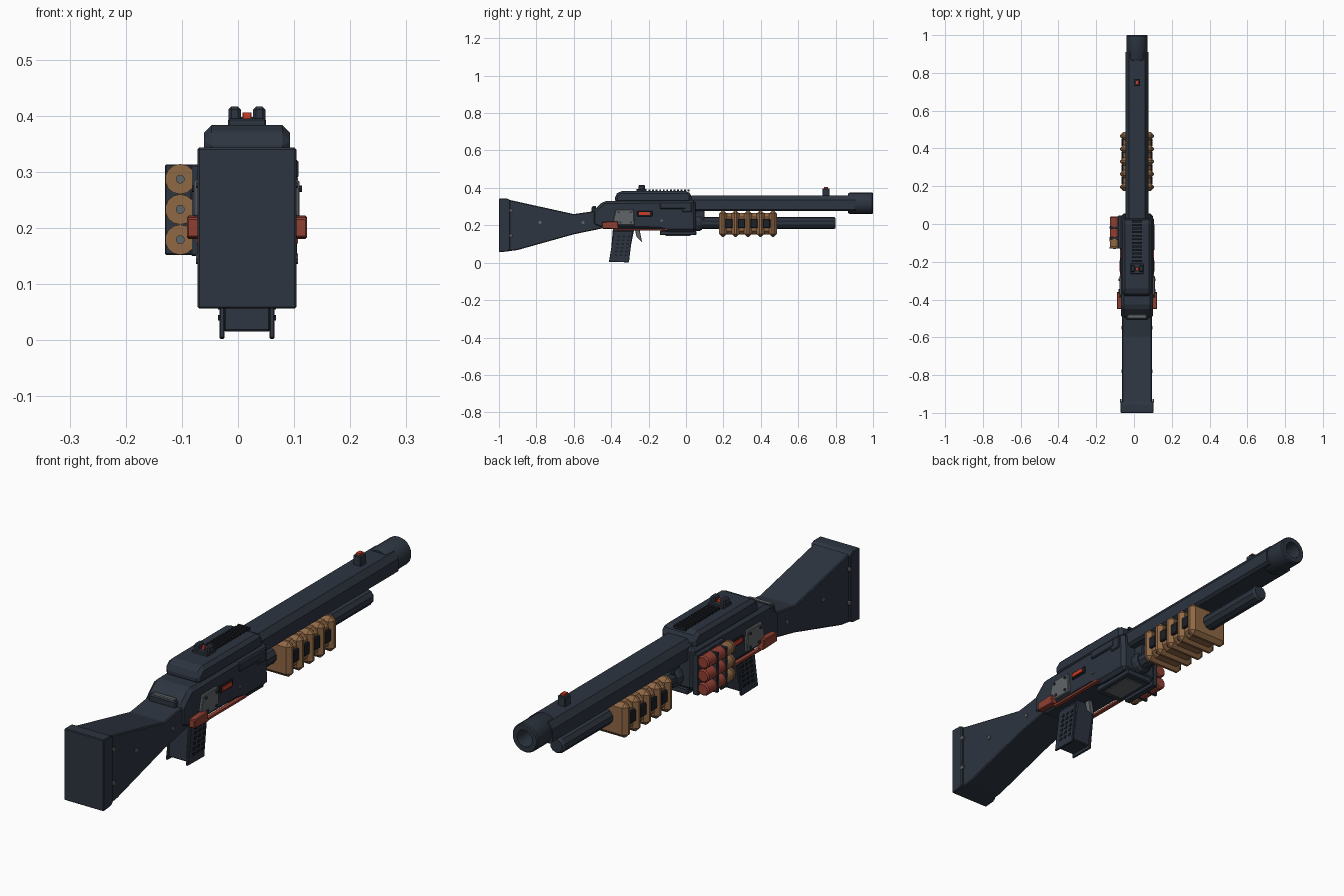
import bpy, bmesh, math
from mathutils import Matrix, Vector

if "Cube" in bpy.data.objects:
    bpy.data.objects.remove(bpy.data.objects["Cube"])

CX = 0.016  # centre plane of the model


def material(name, rgb):
    m = bpy.data.materials.new(name)
    m.use_nodes = True
    m.diffuse_color = (*rgb, 1)
    m.node_tree.nodes["Principled BSDF"].inputs["Base Color"].default_value = (*rgb, 1)
    return m


STEEL = material("blue_black_steel", (0.026, 0.035, 0.051))
BLACK = material("black_rubber", (0.012, 0.014, 0.019))
WOOD = material("tan_brown", (0.28, 0.14, 0.06))
RED = material("dull_red", (0.28, 0.05, 0.032))
BRIGHT = material("bright_red", (0.6, 0.045, 0.02))
GREY = material("grey_metal", (0.12, 0.13, 0.14))


def finish(bm, name, mat, bevel=0.0, smooth=False):
    bmesh.ops.recalc_face_normals(bm, faces=bm.faces)
    if bevel:
        bmesh.ops.bevel(bm, geom=bm.edges[:], offset=bevel, segments=1,
                        affect='EDGES', clamp_overlap=True)
    me = bpy.data.meshes.new(name)
    bm.to_mesh(me)
    bm.free()
    me.materials.append(mat)
    ob = bpy.data.objects.new(name, me)
    bpy.context.collection.objects.link(ob)
    if smooth:
        bpy.ops.object.select_all(action='DESELECT')
        ob.select_set(True)
        bpy.context.view_layer.objects.active = ob
        bpy.ops.object.shade_smooth_by_angle(angle=math.radians(35))
    return ob


def box(name, mat, x, y, z, bevel=0.0):
    """Box from (min, max) ranges."""
    bm = bmesh.new()
    bmesh.ops.create_cube(bm, size=1)
    for v in bm.verts:
        v.co = Vector([(r[0] + r[1]) / 2 + c * (r[1] - r[0]) for r, c in zip((x, y, z), v.co)])
    return finish(bm, name, mat, bevel)


def prism(name, mat, x, profile, bevel=0.0):
    """Side profile of (y, z) points extruded across x."""
    bm = bmesh.new()
    face = bm.faces.new([bm.verts.new((x[0], y, z)) for y, z in profile])
    ext = bmesh.ops.extrude_face_region(bm, geom=[face])["geom"]
    bmesh.ops.translate(bm, vec=(x[1] - x[0], 0, 0),
                        verts=[v for v in ext if isinstance(v, bmesh.types.BMVert)])
    return finish(bm, name, mat, bevel)


def lathe(name, mat, x, z, profile, sides=16, smooth=True):
    """Profile of (radius, y) points turned about a line along y."""
    bm = bmesh.new()
    rings = [[bm.verts.new((x + r * math.cos(a), y, z + r * math.sin(a)))
              for a in (2 * math.pi * (i + 0.5) / sides for i in range(sides))] for r, y in profile]
    for a, b in zip(rings, rings[1:]):
        for i in range(sides):
            j = (i + 1) % sides
            bm.faces.new((a[i], a[j], b[j], b[i]))
    bm.faces.new(rings[0])
    bm.faces.new(rings[-1])
    return finish(bm, name, mat, 0, smooth)


def wide(half, off=0.0):
    return (CX + off - half, CX + off + half)


def outward(side, a, b):
    return tuple(sorted((CX + side * a, CX + side * b)))


def stud(name, mat, side, x, y, z, r):
    bm = bmesh.new()
    bmesh.ops.create_cone(bm, cap_ends=True, segments=8, radius1=r, radius2=r, depth=0.008,
                          matrix=Matrix.Translation((CX + side * x, y, z)) @ Matrix.Rotation(math.pi / 2, 4, 'Y'))
    return finish(bm, name, mat)


# Stock and butt plate
prism("stock", STEEL, wide(0.079),
      [(-0.96, 0.06), (-0.96, 0.34), (-0.94, 0.335), (-0.6, 0.26), (-0.46, 0.28),
       (-0.44, 0.185), (-0.6, 0.152), (-0.9, 0.068)], 0.004)
prism("butt_plate", STEEL, wide(0.088),
      [(-1, 0.056), (-1, 0.343), (-0.955, 0.343), (-0.94, 0.335), (-0.94, 0.07), (-0.955, 0.06)], 0.003)

# Receiver
prism("receiver", STEEL, wide(0.084),
      [(-0.5, 0.2), (-0.5, 0.275), (-0.44, 0.33), (0.05, 0.335), (0.055, 0.165),
       (-0.1, 0.165), (-0.15, 0.178), (-0.45, 0.18)], 0.014)
box("receiver_rear_bar", STEEL, wide(0.06), (-0.505, -0.485), (0.27, 0.3), 0.005)
box("receiver_rear_trim", GREY, wide(0.05), (-0.5, -0.48), (0.285, 0.304), 0.003)
prism("top_cover", STEEL, wide(0.077),
      [(-0.38, 0.32), (-0.38, 0.36), (-0.355, 0.383), (0.01, 0.383), (0.03, 0.365), (0.03, 0.32)], 0.014)
for i in range(12):
    y = -0.2 + i * 0.019
    box("rail_tooth", BLACK, wide(0.026), (y, y + 0.01), (0.38, 0.391))
box("loading_plate", STEEL, wide(0.062), (-0.14, 0.055), (0.147, 0.172), 0.004)
box("loading_port", GREY, wide(0.042), (-0.11, 0.025), (0.143, 0.15))

# Rear sight
box("rear_sight_base", STEEL, wide(0.034), (-0.265, -0.21), (0.378, 0.395), 0.003)
for s in (-1, 1):
    box("rear_sight_post", STEEL, outward(s, 0.011, 0.033), (-0.255, -0.22), (0.388, 0.416), 0.005)

# Barrel shroud, muzzle and magazine tube
bm = bmesh.new()
section = [(-0.06, 0.285), (-0.06, 0.335), (-0.042, 0.36), (0.042, 0.36),
           (0.06, 0.335), (0.06, 0.285), (0.048, 0.276), (-0.048, 0.276)]
face = bm.faces.new([bm.verts.new((CX + x, 0.03, z)) for x, z in section])
ext = bmesh.ops.extrude_face_region(bm, geom=[face])["geom"]
bmesh.ops.translate(bm, vec=(0, 0.88, 0), verts=[v for v in ext if isinstance(v, bmesh.types.BMVert)])
finish(bm, "barrel_shroud", STEEL)
lathe("muzzle", STEEL, CX, 0.318,
      [(0.05, 0.865), (0.057, 0.875), (0.057, 0.995), (0.053, 1), (0.034, 1), (0.032, 0.92)], 18)
lathe("bore", BLACK, CX, 0.318, [(0.034, 0.918), (0.034, 0.922)], 18)
lathe("magazine_tube", STEEL, CX, 0.212, [(0.033, 0.03), (0.033, 0.79), (0.027, 0.8)], 10, False)
lathe("magazine_collar", STEEL, CX, 0.212, [(0.043, 0.04), (0.043, 0.075), (0.038, 0.085)], 12, False)
box("barrel_bracket", STEEL, wide(0.025), (0.05, 0.1), (0.2, 0.29), 0.004)

# Front sight
box("front_sight", STEEL, wide(0.017), (0.73, 0.768), (0.355, 0.398), 0.003)
box("front_sight_bead", BRIGHT, wide(0.008), (0.738, 0.76), (0.396, 0.406))

# Ribbed pump handle
box("pump_core", WOOD, wide(0.074), (0.18, 0.48), (0.15, 0.265), 0.02)
for i in range(5):
    y = 0.197 + i * 0.067
    box("pump_rib", WOOD, wide(0.089), (y - 0.021, y + 0.021), (0.138, 0.278), 0.016)
    if i < 4:
        for s in (-1, 1):
            box("pump_inlay", BLACK, outward(s, 0.07, 0.083),
                (y + 0.012, y + 0.053), (0.185, 0.235), 0.004)

# Grip and trigger
prism("grip", STEEL, wide(0.042),
      [(-0.39, 0.19), (-0.405, 0.015), (-0.31, 0.015), (-0.275, 0.19)], 0.004)
for s in (-1, 1):
    prism("grip_panel", STEEL, outward(s, 0.04, 0.049),
          [(-0.385, 0.17), (-0.412, 0.004), (-0.305, 0.002), (-0.285, 0.17)], 0.002)
    for row in range(6):
        for col in range(3):
            y = -0.382 + col * 0.027 + row * 0.003
            z = 0.035 + row * 0.02
            box("grip_stud", BLACK, outward(s, 0.048, 0.052), (y, y + 0.014), (z, z + 0.01))
prism("trigger", GREY, wide(0.009),
      [(-0.275, 0.185), (-0.265, 0.14), (-0.235, 0.11), (-0.24, 0.135), (-0.25, 0.185)], 0.002)

# Side plates, stripes and bolts on both sides
for s in (-1, 1):
    prism("red_plate", RED, outward(s, 0.08, 0.107),
          [(-0.45, 0.183), (-0.45, 0.218), (-0.365, 0.222), (-0.36, 0.18)], 0.003)
    box("red_stripe", RED, outward(s, 0.075, 0.091), (-0.37, -0.1), (0.172, 0.181))
    prism("grey_plate", GREY, outward(s, 0.08, 0.094),
          [(-0.39, 0.225), (-0.375, 0.285), (-0.28, 0.285), (-0.275, 0.2), (-0.36, 0.2)], 0.003)
    for y, z in ((-0.36, 0.27), (-0.295, 0.27), (-0.295, 0.215), (-0.35, 0.215)):
        stud("plate_bolt", STEEL, s, 0.094, y, z, 0.006)
    box("indicator_frame", BLACK, outward(s, 0.08, 0.089), (-0.262, -0.18), (0.247, 0.277), 0.003)
    box("indicator", BRIGHT, outward(s, 0.085, 0.093), (-0.252, -0.192), (0.254, 0.27))
    for y, z in ((-0.935, 0.145), (-0.935, 0.28)):
        stud("butt_bolt", GREY, s, 0.087, y, z, 0.009)
    for y, z in ((-0.78, 0.215), (-0.55, 0.215)):
        stud("stock_bolt", GREY, s, 0.079, y, z, 0.009)
    stud("receiver_pin", GREY, s, 0.084, -0.13, 0.225, 0.007)

# Ejection port cover on the left side
box("ejection_cover", STEEL, outward(1, 0.075, 0.092), (-0.14, 0.0), (0.288, 0.322), 0.004)
box("ejection_step", STEEL, outward(1, 0.075, 0.09), (-0.02, 0.03), (0.27, 0.322), 0.004)

# Shell carrier with three shells on the right side
box("carrier_plate", STEEL, (-0.085, -0.06), (-0.13, 0.045), (0.15, 0.313), 0.003)
for y in (-0.075, -0.018):
    box("carrier_strap", STEEL, (-0.13, -0.07), (y - 0.006, y + 0.006), (0.152, 0.313), 0.002)
for i in range(3):
    z = 0.179 + i * 0.054
    lathe("shell_body", RED, -0.103, z, [(0.026, -0.08), (0.026, 0.035), (0.021, 0.041)], 14)
    lathe("shell_base", WOOD, -0.103, z,
          [(0.027, -0.13), (0.027, -0.122), (0.025, -0.12), (0.0265, -0.08)], 14)
    lathe("shell_primer", GREY, -0.103, z, [(0.008, -0.133), (0.008, -0.128)], 10)

# Rear sight dot
box("rear_sight_dot", BRIGHT, wide(0.007), (-0.245, -0.23), (0.393, 0.406))
